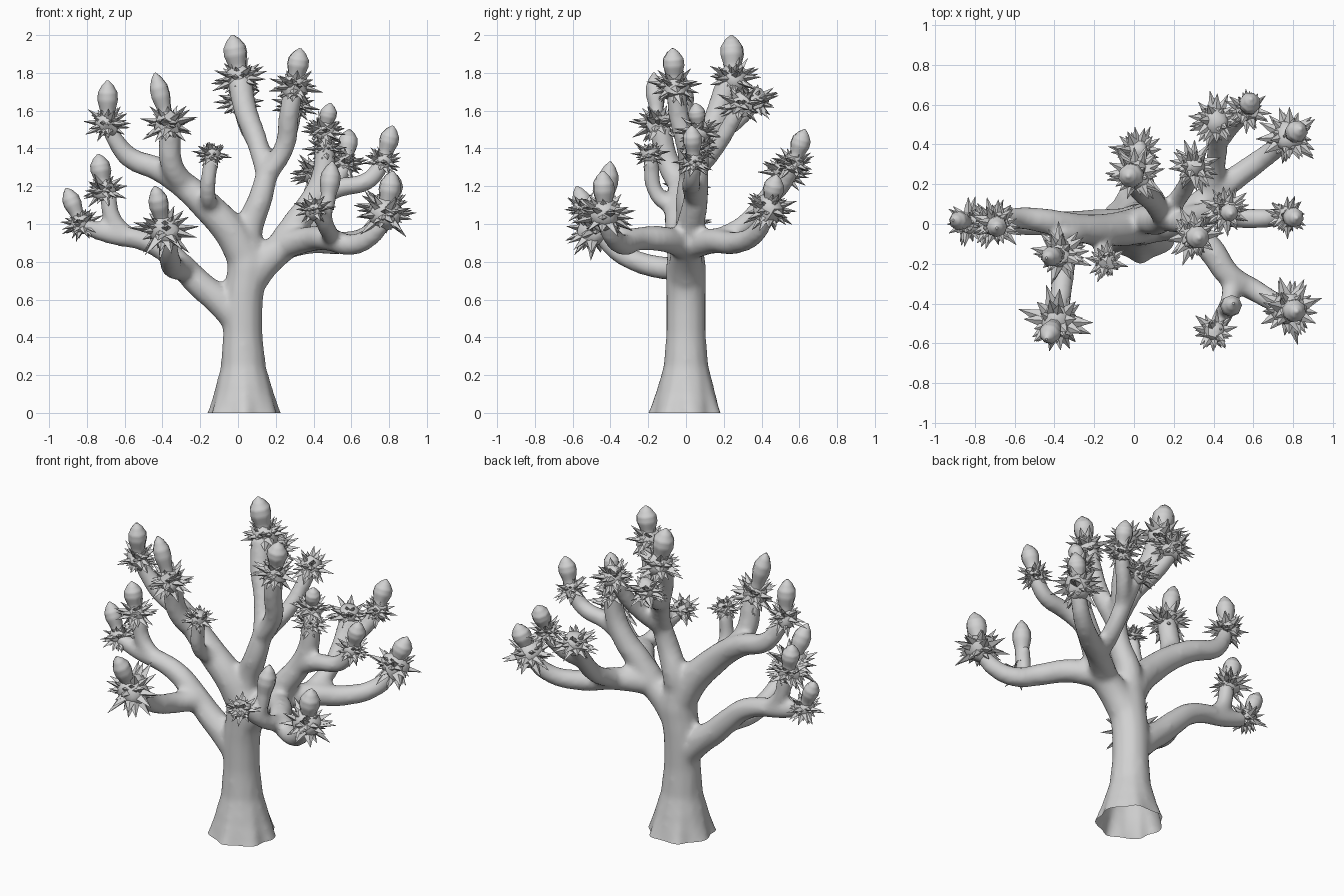
import bpy, bmesh, math, random
from mathutils import Vector

random.seed(4)
cube = bpy.data.objects.get("Cube")
if cube:
    bpy.data.objects.remove(cube)

# One plain grey for the whole tree
grey = bpy.data.materials.new("plain grey")
grey.use_nodes = True
grey.diffuse_color = (.64, .64, .64, 1)
grey.node_tree.nodes["Principled BSDF"].inputs["Base Color"].default_value = grey.diffuse_color


def add_object(name, data):
    ob = bpy.data.objects.new(name, data)
    bpy.context.scene.collection.objects.link(ob)
    return ob


def finish(ob, angle):
    """Give the material and smooth shading to a mesh object."""
    ob.data.materials.clear()
    ob.data.materials.append(grey)
    bpy.ops.object.select_all(action='DESELECT')
    ob.select_set(True)
    bpy.context.view_layer.objects.active = ob
    bpy.ops.object.shade_smooth_by_angle(angle=math.radians(angle))


def new_tubes(name, sides):
    """A curve whose point radii are true radii."""
    curve = bpy.data.curves.new(name, 'CURVE')
    curve.dimensions = '3D'
    curve.fill_mode = 'FULL'
    curve.bevel_depth = 1
    curve.bevel_resolution = sides
    curve.resolution_u = 5
    curve.use_fill_caps = True
    return curve


def tube(curve, points, radii):
    """Add a smooth path with its own taper."""
    spline = curve.splines.new('BEZIER')
    spline.bezier_points.add(len(points) - 1)
    for bp, co, radius in zip(spline.bezier_points, points, radii):
        bp.co = co
        bp.radius = radius
    for bp in spline.bezier_points:
        bp.handle_left_type = bp.handle_right_type = 'AUTO'


def evaluated_bmesh(ob):
    """Mesh of an object after modifiers; the object itself is removed."""
    depsgraph = bpy.context.evaluated_depsgraph_get()
    mesh = bpy.data.meshes.new_from_object(ob.evaluated_get(depsgraph))
    bm = bmesh.new()
    bm.from_mesh(mesh)
    bpy.data.meshes.remove(mesh)
    bpy.data.objects.remove(ob)
    return bm


def mesh_object(name, bm, angle):
    mesh = bpy.data.meshes.new(name)
    bm.to_mesh(mesh)
    bm.free()
    ob = add_object(name, mesh)
    finish(ob, angle)
    return ob


# Trunk and branches
wood = new_tubes("wood", 4)
trunk = [(.032, 0, -.06), (.032, 0, .02), (.03, 0, .12), (.028, 0, .25), (.025, 0, .42),
         (.028, 0, .6), (.05, 0, .78), (.04, 0, .9)]
tube(wood, trunk, [.215, .185, .155, .12, .106, .106, .108, .088])


def branch(start, end, *points):
    """A branch tapering evenly between two radii."""
    last = len(points) - 1
    tube(wood, points, [start + (end - start) * i / last for i in range(last + 1)])


# Low left limb, its upper fork and its forward fork
branch(.085, .042, (.02, 0, .47), (-.1, 0, .595), (-.2, 0, .68), (-.3, 0, .78), (-.4, 0, .87),
       (-.52, 0, .92), (-.65, 0, .94), (-.76, 0, .97), (-.83, 0, 1))
branch(.05, .045, (-.58, 0, .93), (-.66, 0, 1.02), (-.69, 0, 1.16))
branch(.065, .05, (-.28, -.02, .76), (-.34, -.14, .77), (-.36, -.28, .81),
       (-.37, -.38, .87), (-.38, -.46, .97))
# High left limb with two forward forks
branch(.1, .04, (.05, 0, .8), (-.04, -.02, .96), (-.16, -.03, 1.09), (-.28, -.02, 1.2),
       (-.42, .01, 1.29), (-.57, .03, 1.35), (-.64, .02, 1.43), (-.69, 0, 1.53))
branch(.065, .058, (-.27, -.02, 1.19), (-.35, -.09, 1.31), (-.36, -.14, 1.52))
branch(.045, .042, (-.13, -.04, 1.08), (-.16, -.15, 1.15), (-.14, -.19, 1.36))
# Middle limb and its four tips
branch(.085, .056, (.04, 0, .85), (.06, .02, .98), (.12, .01, 1.14), (.16, .03, 1.3))
branch(.052, .068, (.15, .02, 1.25), (.1, .11, 1.44), (.04, .17, 1.6), (.01, .23, 1.76))
branch(.055, .055, (.15, .02, 1.25), (.25, 0, 1.42), (.27, -.04, 1.58), (.3, -.05, 1.73))
branch(.05, .045, (.08, .13, 1.46), (.04, .26, 1.54), (.01, .36, 1.64))
branch(.05, .045, (.16, .05, 1.27), (.25, .17, 1.42), (.3, .28, 1.61))
# Right limb splitting forward and back, each with a side fork
branch(.1, .078, (.05, 0, .7), (.15, 0, .81), (.28, .01, .91))
branch(.075, .045, (.22, .01, .88), (.38, -.12, .92), (.48, -.26, .92), (.6, -.33, .89),
       (.72, -.4, .95), (.79, -.43, 1.06))
branch(.05, .042, (.5, -.26, .91), (.47, -.42, .98), (.41, -.53, 1.08))
branch(.045, .042, (.46, -.43, .98), (.46, -.43, 1.06), (.48, -.41, 1.17))
branch(.075, .045, (.22, .01, .88), (.4, .15, .91), (.55, .26, .9), (.7, .37, .95),
       (.79, .44, 1.07))
branch(.055, .05, (.38, .14, .91), (.41, .3, .99), (.42, .41, 1.11), (.41, .51, 1.26))
branch(.045, .045, (.42, .4, 1.1), (.5, .5, 1.19), (.57, .57, 1.31))
# High right limb and its outward fork
branch(.08, .055, (.24, .01, .9), (.32, .03, 1.02), (.39, .05, 1.12), (.45, .06, 1.26),
       (.46, .07, 1.45))
branch(.055, .045, (.38, .05, 1.12), (.53, .03, 1.19), (.69, .03, 1.23), (.77, .04, 1.33))

# Fuse the limbs into one smooth skin, then open the foot at ground level
bm = evaluated_bmesh(add_object("wood", wood))
bmesh.ops.remove_doubles(bm, verts=bm.verts, dist=.0005)
rough = mesh_object("rough_wood", bm, 60)
remesh = rough.modifiers.new("fuse", 'REMESH')
remesh.mode = 'VOXEL'
remesh.voxel_size = .018
soften = rough.modifiers.new("soften", 'SMOOTH')
soften.factor = .5
soften.iterations = 6
bm = evaluated_bmesh(rough)
bmesh.ops.bisect_plane(bm, geom=bm.verts[:] + bm.edges[:] + bm.faces[:],
                       plane_co=(0, 0, 0), plane_no=(0, 0, -1), clear_outer=True)
for v in bm.verts:
    if v.co.z < .25:
        # Root lobes around the flared foot
        turn = math.atan2(v.co.y, v.co.x - .032)
        swell = 1 + .05 * (1 - v.co.z / .25) ** 2 * math.sin(turn * 7)
        v.co.x = .032 + (v.co.x - .032) * swell
        v.co.y *= swell
mesh_object("trunk_and_branches", bm, 60)


# Seed pods and spiky leaf rosettes at the branch tips
pods = new_tubes("pods", 2)
POD_SHAPE = [(0, .7), (.3, .75), (.55, 1), (.72, .96), (.88, .6), (1, .12)]


def pod(base, top, radius):
    base, top = Vector(base), Vector(top)
    tube(pods, [base.lerp(top, t) for t, _ in POD_SHAPE], [radius * s for _, s in POD_SHAPE])


def rosette(name, centre, axis, size):
    """A rough core bristling with broad dagger leaves, bare along its axis."""
    bm = bmesh.new()
    core = bmesh.ops.create_icosphere(bm, subdivisions=2, radius=size * .58)["verts"]
    for v in core:
        v.co *= random.uniform(.85, 1.15)
    count = 52
    for i in range(count):
        z = 1 - 2 * (i + .5) / count
        turn = i * math.pi * (3 - math.sqrt(5))
        ring = math.sqrt(1 - z * z)
        way = Vector((ring * math.cos(turn), ring * math.sin(turn), z))
        way = (way + Vector([random.uniform(-.25, .25) for _ in "xyz"])).normalized()
        along = way.dot(axis)
        if abs(along) > .87:
            continue
        length = size * random.uniform(.8, 1.35) * (1 - .2 * abs(along))
        leaf = bmesh.ops.create_cone(bm, cap_ends=True, segments=4, radius1=size * .28,
                                     radius2=.001, depth=length * .75)["verts"]
        turned = way.to_track_quat('Z', 'Y')
        for v in leaf:
            v.co.y *= .65
            v.co = turned @ v.co + way * length * .625
    bmesh.ops.translate(bm, verts=bm.verts, vec=centre)
    mesh_object(name, bm, 40)


def tip(name, size, centre, top=None, radius=.054):
    centre = Vector(centre)
    axis = Vector((0, 0, 1))
    if top:
        axis = (Vector(top) - centre).normalized()
        pod(centre, top, radius)
    rosette(name + "_rosette", centre, axis, size)


tip("low_left_outer", .1, (-.83, .01, 1), (-.91, .02, 1.19), .048)
tip("low_left_inner", .11, (-.71, 0, 1.18), (-.74, 0, 1.37))
tip("low_left_front", .16, (-.39, -.49, .97), (-.44, -.58, 1.2))
tip("high_left_outer", .115, (-.69, 0, 1.53), (-.69, -.02, 1.76))
tip("high_left_front", .13, (-.37, -.15, 1.53), (-.44, -.17, 1.8), .052)
tip("high_left_small", .09, (-.14, -.19, 1.37))
tip("middle_top", .13, (.01, .25, 1.77), (-.03, .24, 2), .064)
tip("middle_back", .12, (.02, .36, 1.65))
tip("middle_right", .125, (.3, -.06, 1.73), (.33, -.07, 1.93), .06)
tip("middle_right_back", .115, (.3, .29, 1.63))
tip("right_front", .15, (.78, -.43, 1.05), (.82, -.44, 1.28), .06)
tip("right_front_small", .1, (.4, -.54, 1.08))
tip("right_back", .14, (.78, .44, 1.08), (.84, .48, 1.26), .056)
tip("right_back_inner", .12, (.41, .52, 1.27))
tip("right_back_high", .1, (.57, .57, 1.32), (.59, .63, 1.5))
tip("high_right", .11, (.46, .07, 1.49), (.49, .05, 1.64), .046)
tip("high_right_lower", .095, (.46, .07, 1.4))
tip("high_right_outer", .095, (.77, .04, 1.33), (.82, .03, 1.52), .052)
pod((.47, -.43, 1.08), (.5, -.4, 1.33), .054)
bm = evaluated_bmesh(add_object("pods", pods))
bmesh.ops.remove_doubles(bm, verts=bm.verts, dist=.0005)
mesh_object("seed_pods", bm, 50)
